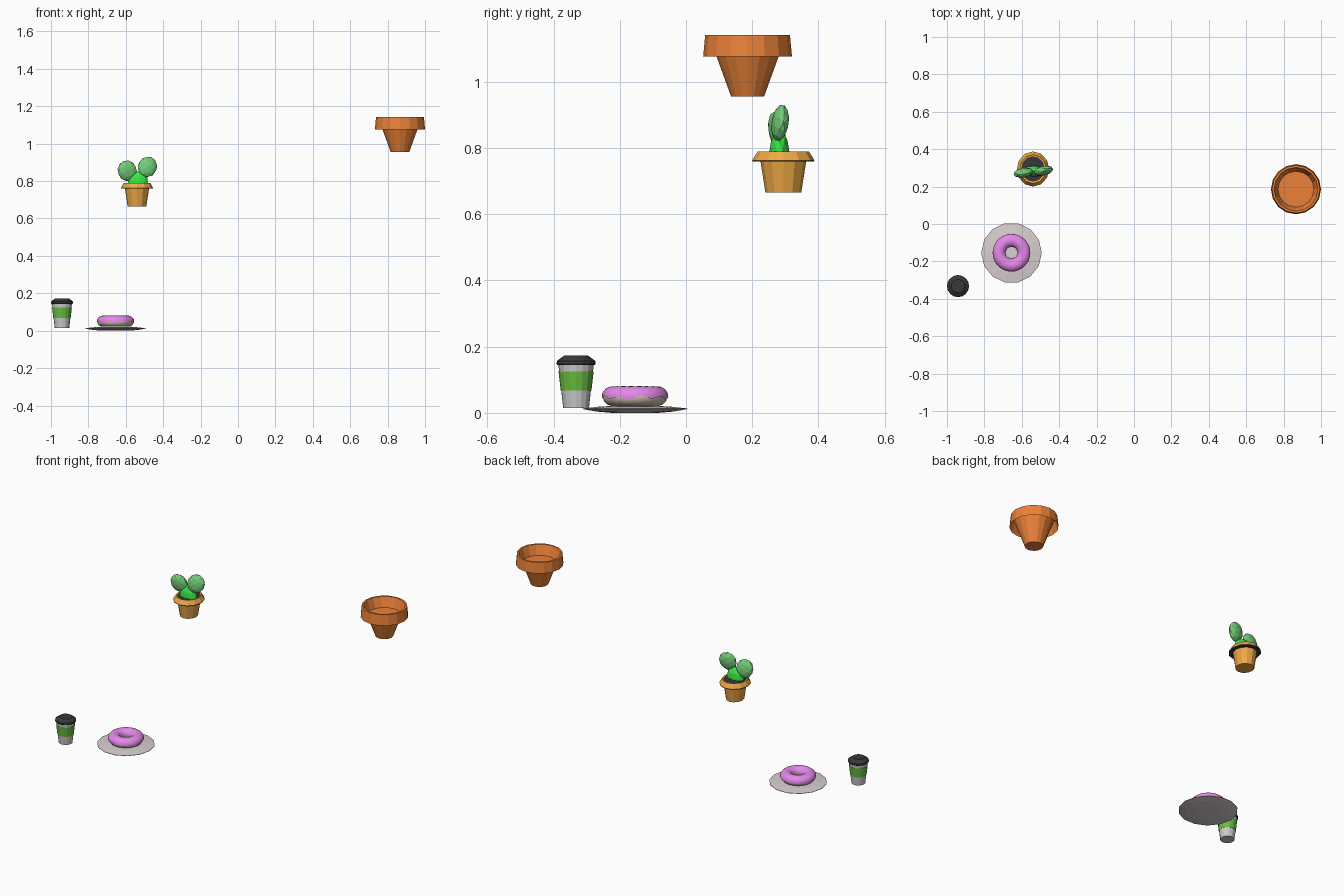
import bpy, bmesh
from math import sin, cos, pi, radians
from mathutils import Matrix, Euler

if "Cube" in bpy.data.objects:
    bpy.data.objects.remove(bpy.data.objects["Cube"])


def material(name, rgb):
    m = bpy.data.materials.new(name)
    m.diffuse_color = (*rgb, 1)
    m.use_nodes = True
    m.node_tree.nodes["Principled BSDF"].inputs["Base Color"].default_value = m.diffuse_color
    return m


TERRACOTTA = material("terracotta", (0.83, 0.22, 0.04))
ORANGE = material("orange_clay", (0.85, 0.39, 0.06))
BLACK = material("black", (0.04, 0.04, 0.045))
WHITE = material("white", (0.85, 0.85, 0.87))
SLEEVE = material("sleeve_green", (0.14, 0.52, 0.05))
STEM = material("bright_green", (0.04, 0.8, 0.06))
PAD = material("leaf_green", (0.18, 0.62, 0.2))
PLATE = material("plate_grey", (0.69, 0.62, 0.63))
DOUGH = material("dough", (0.62, 0.52, 0.38))
ICING = material("icing", (0.78, 0.25, 0.82))


def finish(name, bm, mat, loc, smooth=False, recalc=True):
    if recalc:
        bmesh.ops.recalc_face_normals(bm, faces=bm.faces)
    me = bpy.data.meshes.new(name)
    bm.to_mesh(me)
    bm.free()
    me.materials.append(mat)
    for p in me.polygons:
        p.use_smooth = smooth
    ob = bpy.data.objects.new(name, me)
    ob.location = loc
    bpy.context.collection.objects.link(ob)
    return ob


def lathe(name, profile, n, mat, loc, sx=1.0, turn=0.0, caps=True, closed=False):
    """Revolve (radius, z) points; caps close the first and last rings."""
    bm = bmesh.new()
    rings = []
    for r, z in profile:
        rings.append([bm.verts.new((sx * r * cos(turn + 2 * pi * i / n),
                                    r * sin(turn + 2 * pi * i / n), z)) for i in range(n)])
    pairs = list(zip(rings, rings[1:]))
    if closed:
        pairs.append((rings[-1], rings[0]))
    for a, b in pairs:
        for i in range(n):
            j = (i + 1) % n
            bm.faces.new((a[i], a[j], b[j], b[i]))
    if caps and not closed:
        bm.faces.new(rings[0][::-1])
        bm.faces.new(rings[-1])
    return finish(name, bm, mat, loc)


def blob(name, size, mat, loc, rot=(0, 0, 0)):
    """Faceted ellipsoid with half sizes."""
    bm = bmesh.new()
    bmesh.ops.create_icosphere(bm, subdivisions=2, radius=1)
    m = Euler([radians(a) for a in rot]).to_matrix().to_4x4() @ Matrix.Diagonal((*size, 1))
    bm.transform(m)
    return finish(name, bm, mat, loc)


# Large flowerpot: tapered body, flared overhanging rim, recessed floor
lathe("large_flowerpot",
      [(0.05, 0.956), (0.094, 1.077), (0.117, 1.139), (0.134, 1.077),
       (0.128, 1.142), (0.117, 1.142), (0.096, 1.083)],
      16, TERRACOTTA, (0.866, 0.186, 0))

# Small pot with rim, dark underside and soil
c = (-0.54, 0.294, 0)
lathe("small_pot_body", [(0.054, 0.665), (0.0695, 0.762)], 12, ORANGE, c, 0.93, pi / 2)
lathe("small_pot_rim", [(0.068, 0.763), (0.094, 0.763), (0.077, 0.79), (0.068, 0.788)],
      12, ORANGE, c, 0.92, pi / 2, closed=True)
lathe("rim_underside", [(0.066, 0.759), (0.092, 0.759), (0.0938, 0.7625), (0.066, 0.7625)],
      12, BLACK, c, 0.92, pi / 2, closed=True)
lathe("soil", [(0.068, 0.765), (0.068, 0.783)], 12, BLACK, c, 0.92, pi / 2)

# Cactus stem and pads
blob("cactus_stem", (0.056, 0.03, 0.062), STEM, (-0.535, 0.282, 0.79))
blob("cactus_pad_left", (0.052, 0.025, 0.057), PAD, (-0.592, 0.274, 0.855), (8, -25, 5))
blob("cactus_pad_right", (0.052, 0.025, 0.057), PAD, (-0.484, 0.284, 0.876), (-8, 25, 8))

# Takeaway cup: body, sleeve and lid
c = (-0.941, -0.332, 0)
lathe("cup_body", [(0.039, 0.015), (0.0535, 0.146)], 16, WHITE, c)
lathe("cup_sleeve", [(0.044, 0.068), (0.0465, 0.068), (0.053, 0.125), (0.050, 0.125)],
      16, SLEEVE, c, closed=True)
lathe("cup_lid", [(0.056, 0.144), (0.059, 0.148), (0.058, 0.157), (0.036, 0.173)],
      16, BLACK, c)

# Shallow plate
c = (-0.655, -0.154, 0)
lathe("plate", [(0.07, 0.002), (0.12, 0.006), (0.162, 0.0135), (0.162, 0.0155),
                (0.11, 0.021), (0.07, 0.023)], 14, PLATE, c)
bpy.data.objects["plate"].location.z = -0.002


def ring_surface(name, R, a, b, z, start, end, mat, n=48, m=14, closed=False):
    """Flattened torus section; start/end give tube angles around the ring."""
    bm = bmesh.new()
    grid = []
    for i in range(n):
        u = 2 * pi * i / n
        row = []
        for k in range(m):
            t = start(u) + (end(u) - start(u)) * k / (m if closed else m - 1)
            r = R + a * cos(t)
            row.append(bm.verts.new((r * cos(u), r * sin(u), z + b * sin(t))))
        grid.append(row)
    for i in range(n):
        p, q = grid[i], grid[(i + 1) % n]
        for k in range(m if closed else m - 1):
            l = (k + 1) % m
            bm.faces.new((p[k], q[k], q[l], p[l]))
    return finish(name, bm, mat, c, smooth=True, recalc=False)


# Doughnut and its wavy icing
ring_surface("doughnut", 0.066, 0.031, 0.027, 0.0475,
             lambda u: 0, lambda u: 2 * pi, DOUGH, closed=True)
ring_surface("icing", 0.066, 0.0345, 0.0315, 0.049,
             lambda u: -0.1 + 0.13 * sin(9 * u) + 0.06 * sin(4 * u),
             lambda u: pi + 0.1 + 0.1 * sin(7 * u), ICING, n=72)
